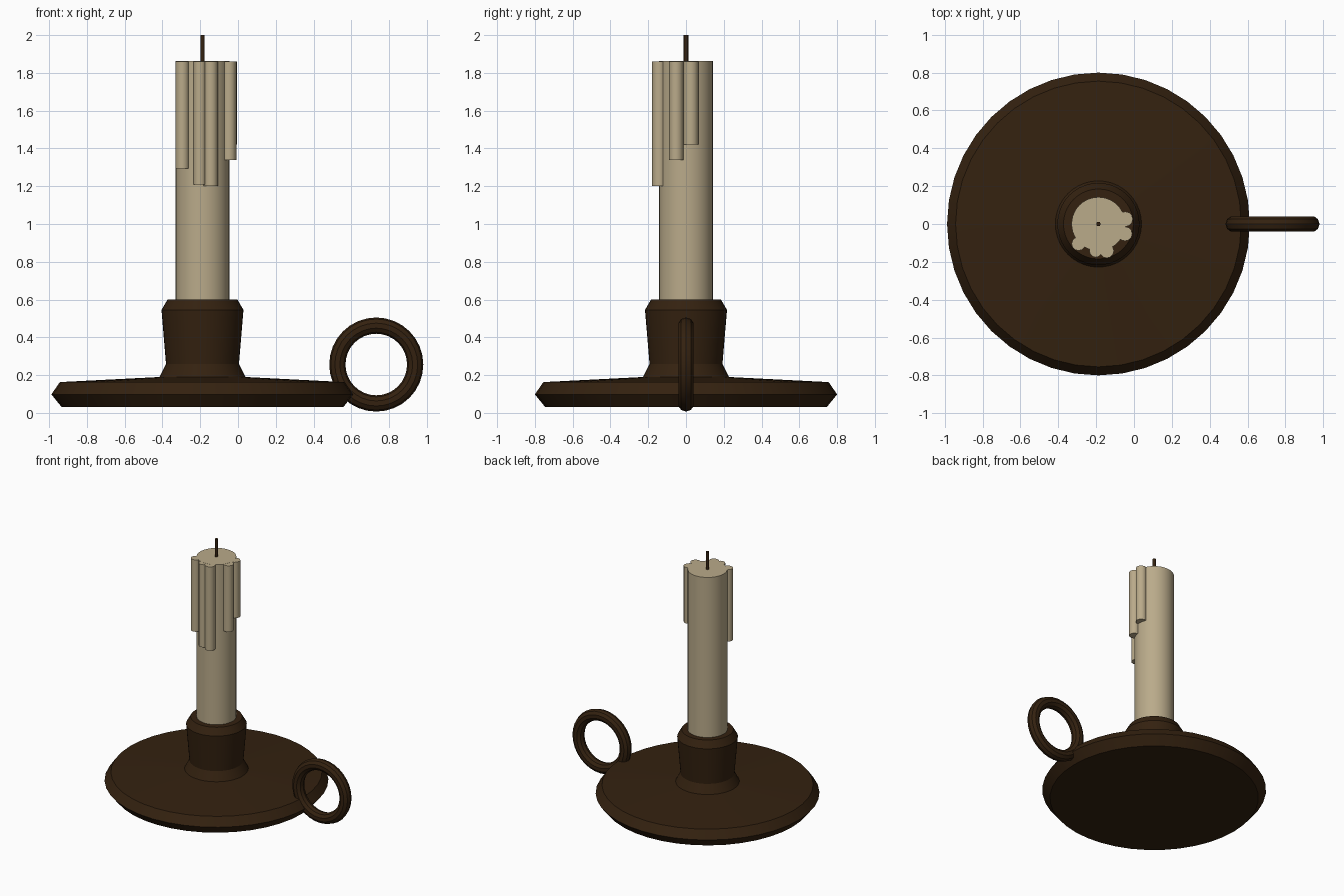
import bpy, bmesh, math

if "Cube" in bpy.data.objects:
    bpy.data.objects.remove(bpy.data.objects["Cube"])

CX = -0.188  # axis of dish and candle


def material(name, rgb):
    m = bpy.data.materials.new(name)
    m.diffuse_color = (*rgb, 1)
    m.use_nodes = True
    m.node_tree.nodes["Principled BSDF"].inputs["Base Color"].default_value = m.diffuse_color
    return m


BROWN = material("dark_bronze", (0.034, 0.0155, 0.005))
WAX = material("cream_wax", (0.49, 0.405, 0.255))


def finish(ob, name, mat, angle=30):
    ob.name = name
    ob.data.materials.append(mat)
    bpy.ops.object.select_all(action='DESELECT')
    ob.select_set(True)
    bpy.context.view_layer.objects.active = ob
    bpy.ops.object.shade_smooth_by_angle(angle=math.radians(angle))


def lathe(name, profile, mat, sides=40):
    """Closed solid of revolution from (radius, z) points, bottom to top."""
    bm = bmesh.new()
    rings = [[bm.verts.new((CX + r * math.cos(2 * math.pi * i / sides),
                            r * math.sin(2 * math.pi * i / sides), z))
              for i in range(sides)] for r, z in profile]
    for a, b in zip(rings, rings[1:]):
        for i in range(sides):
            j = (i + 1) % sides
            bm.faces.new((a[i], a[j], b[j], b[i]))
    bm.faces.new(rings[0][::-1])
    bm.faces.new(rings[-1])
    me = bpy.data.meshes.new(name)
    bm.to_mesh(me)
    bm.free()
    ob = bpy.data.objects.new(name, me)
    bpy.context.collection.objects.link(ob)
    finish(ob, name, mat)


def rod(name, x, y, r, z0, z1, mat, sides):
    bpy.ops.mesh.primitive_cylinder_add(vertices=sides, radius=r, depth=z1 - z0,
                                        location=(x, y, (z0 + z1) / 2))
    finish(bpy.context.object, name, mat, 50)


# Dish with flared candle socket
lathe("dish_and_socket", [(0.745, 0.03), (0.80, 0.098), (0.755, 0.163),
                          (0.228, 0.19), (0.193, 0.258), (0.217, 0.545),
                          (0.185, 0.60)], BROWN)

# Ring handle standing upright at the dish edge
bpy.ops.mesh.primitive_torus_add(major_segments=32, minor_segments=10,
                                 major_radius=0.206, minor_radius=0.043,
                                 location=(0.732, 0, 0.256),
                                 rotation=(math.pi / 2, 0, 0))
finish(bpy.context.object, "ring_handle", BROWN)

# Candle and wick
rod("candle", CX, 0, 0.142, 0.55, 1.862, WAX, 40)
rod("wick", CX, 0, 0.012, 1.85, 2.0, BROWN, 10)

# Wax drips: x, y, radius, bottom height
drips = [(-0.046, 0.026, 0.040, 1.42), (-0.047, -0.052, 0.038, 1.34),
         (-0.144, -0.142, 0.038, 1.20), (-0.202, -0.142, 0.034, 1.21),
         (-0.294, -0.105, 0.036, 1.295)]
for n, (x, y, r, z) in enumerate(drips):
    rod(f"wax_drip_{n + 1}", x, y, r, z, 1.8615, WAX, 12)
